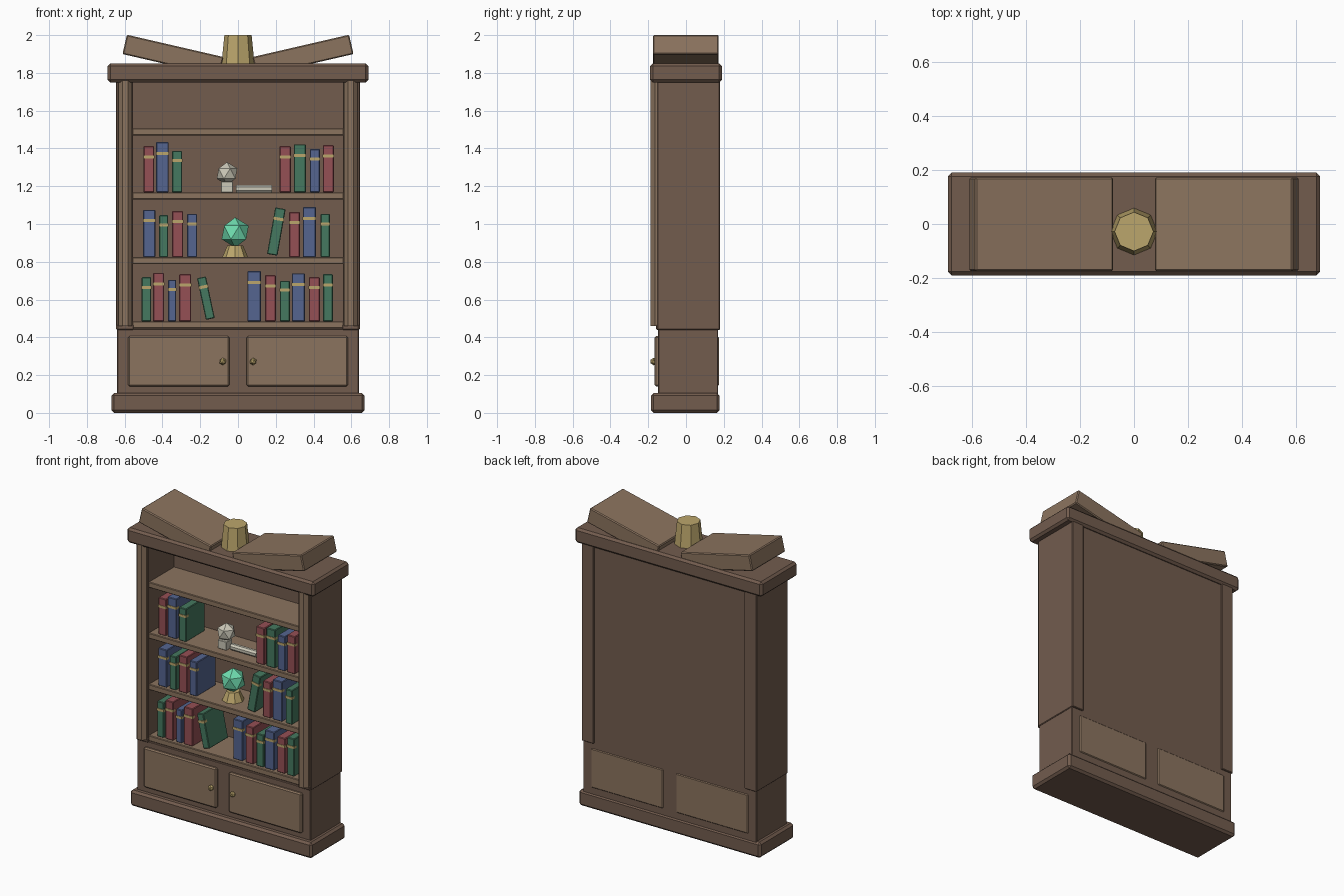
import bpy, bmesh
from math import radians, pi, cos, sin
from mathutils import Matrix

if "Cube" in bpy.data.objects:
    bpy.data.objects.remove(bpy.data.objects["Cube"])


def mat(name, rgb):
    m = bpy.data.materials.new(name)
    m.diffuse_color = (*rgb, 1)
    m.use_nodes = True
    m.node_tree.nodes["Principled BSDF"].inputs["Base Color"].default_value = m.diffuse_color
    return m


DARK = mat("dark_wood", (0.17, 0.107, 0.076))
LIGHT = mat("light_wood", (0.26, 0.174, 0.114))
GOLD = mat("gold", (0.5, 0.38, 0.15))
TEAL = mat("crystal", (0.16, 0.72, 0.43))
BONE = mat("bone", (0.6, 0.58, 0.48))
COVERS = {"r": mat("red_cover", (0.3, 0.08, 0.09)),
          "b": mat("blue_cover", (0.09, 0.13, 0.28)),
          "g": mat("green_cover", (0.06, 0.19, 0.115))}


def finish(name, bm, material, bevel=0, matrix=None):
    if bevel:
        bmesh.ops.bevel(bm, geom=bm.edges[:], offset=bevel, segments=1, affect='EDGES')
    if matrix:
        bm.transform(matrix)
    bmesh.ops.recalc_face_normals(bm, faces=bm.faces[:])
    me = bpy.data.meshes.new(name)
    bm.to_mesh(me)
    bm.free()
    me.materials.append(material)
    ob = bpy.data.objects.new(name, me)
    bpy.context.collection.objects.link(ob)
    return ob


def box(name, x, y, z, material, bevel=0, tilt=0):
    """Box from min/max pairs, tilted about the y axis through its centre."""
    bm = bmesh.new()
    bmesh.ops.create_cube(bm, size=1)
    bm.transform(Matrix.Diagonal((x[1] - x[0], y[1] - y[0], z[1] - z[0], 1)))
    c = [(a[0] + a[1]) / 2 for a in (x, y, z)]
    return finish(name, bm, material, bevel,
                  Matrix.Translation(c) @ Matrix.Rotation(radians(tilt), 4, 'Y'))


def cone(name, loc, r1, r2, depth, material, sides=8, rot=None):
    bm = bmesh.new()
    bmesh.ops.create_cone(bm, cap_ends=True, segments=sides, radius1=r1, radius2=r2, depth=depth)
    return finish(name, bm, material, 0, Matrix.Translation(loc) @ (rot or Matrix()))


def gem(name, loc, r, material):
    bm = bmesh.new()
    bmesh.ops.create_icosphere(bm, subdivisions=1, radius=r)
    return finish(name, bm, material, 0, Matrix.Translation(loc))


# Carcass
box("plinth", (-0.67, 0.67), (-0.185, 0.178), (0, 0.105), DARK, 0.014)
box("lower_cabinet", (-0.64, 0.64), (-0.148, 0.17), (0.09, 0.445), DARK, 0.004)
box("back_panel", (-0.58, 0.58), (0.12, 0.17), (0.43, 1.77), DARK)
box("crown", (-0.69, 0.69), (-0.19, 0.19), (1.75, 1.85), DARK, 0.014)

# Sides, columns, doors, knobs and sloped pediment boards, one per side
a = radians(13)
length, thick = 0.525, 0.105
for s, side in ((-1, "left"), (1, "right")):
    def span(p, q):
        return tuple(sorted((s * p, s * q)))
    box(side + "_side", span(0.555, 0.645), (-0.152, 0.18), (0.44, 1.77), DARK, 0.004)
    cone(side + "_column", (s * 0.597, -0.15, 1.11), 0.04, 0.04, 1.30, LIGHT,
         rot=Matrix.Rotation(pi / 8, 4, 'Z'))
    box(side + "_column_base", span(0.553, 0.64), (-0.158, -0.1), (0.44, 0.467), DARK, 0.004)
    box(side + "_door", span(0.045, 0.582), (-0.166, 0.175), (0.14, 0.406), LIGHT, 0.008)
    gem(side + "_knob", (s * 0.08, -0.171, 0.272), 0.02, GOLD)
    # outer top corner of the board sits at x 0.586, z 2.0
    cx = 0.588 - cos(a) * length / 2 + sin(a) * thick / 2
    cz = 2.002 - sin(a) * length / 2 - cos(a) * thick / 2
    box(side + "_pediment", (s * cx - length / 2, s * cx + length / 2), (-0.175, 0.173),
        (cz - thick / 2, cz + thick / 2), LIGHT, 0.006, -s * 13)

# Central finial
cone("finial", (0, -0.028, 1.92), 0.088, 0.072, 0.16, GOLD)

# Shelves
for i, top in enumerate((0.484, 0.825, 1.167, 1.506)):
    box(f"shelf_{i + 1}", (-0.565, 0.565), (-0.145, 0.13), (top - 0.037, top), LIGHT, 0.004)


# Books with a gold band round the spine
def book(n, x0, x1, z, h, colour, tilt=0):
    b = box(f"book_{n}", (x0, x1), (-0.125, 0.075), (z, z + h), COVERS[colour], 0.004, tilt)
    t = radians(tilt)
    off = 0.27 * h
    bx, bz = (x0 + x1) / 2 + sin(t) * off, z + h / 2 + cos(t) * off
    w = (x1 - x0) / 2 + 0.001
    box(f"book_band_{n}", (bx - w, bx + w), (-0.128, -0.10), (bz - 0.008, bz + 0.008),
        GOLD, 0, tilt)


rows = {
    0.484: [("g", -.51, -.46, .235), ("r", -.449, -.391, .257), ("b", -.37, -.327, .22),
            ("r", -.312, -.248, .25), ("b", .05, .121, .267), ("r", .143, .2, .245),
            ("g", .222, .275, .215), ("b", .285, .354, .255), ("r", .375, .433, .235),
            ("g", .45, .502, .25)],
    0.825: [("b", -.502, -.438, .25), ("g", -.417, -.37, .222), ("r", -.349, -.29, .243),
            ("b", -.27, -.217, .228), ("r", .27, .328, .238), ("b", .343, .412, .265),
            ("g", .438, .486, .228)],
    1.167: [("r", -.5, -.444, .245), ("b", -.433, -.367, .267), ("g", -.349, -.296, .22),
            ("r", .22, .28, .245), ("g", .296, .36, .255), ("b", .38, .433, .23),
            ("r", .449, .507, .25)],
}
n = 0
for z, books in rows.items():
    for colour, x0, x1, h in books:
        n += 1
        book(n, x0, x1, z, h, colour)
# Leaning books
book(n + 1, -.194, -.146, .495, .225, "g", -12)
book(n + 2, .175, .231, .835, .25, "g", 10)

# Crystal on its stand
cone("crystal_stand", (-0.015, -0.03, 0.855), 0.068, 0.042, 0.06, GOLD)
gem("crystal", (-0.015, -0.03, 0.955), 0.08, TEAL)

# Skull and scroll
gem("skull", (-0.058, -0.04, 1.267), 0.061, BONE)
box("skull_jaw", (-0.09, -0.026), (-0.085, -0.025), (1.167, 1.225), BONE, 0.003)
cone("scroll", (0.085, -0.05, 1.187), 0.022, 0.022, 0.19, BONE,
     rot=Matrix.Rotation(pi / 2, 4, 'Y') @ Matrix.Rotation(pi / 8, 4, 'Z'))
